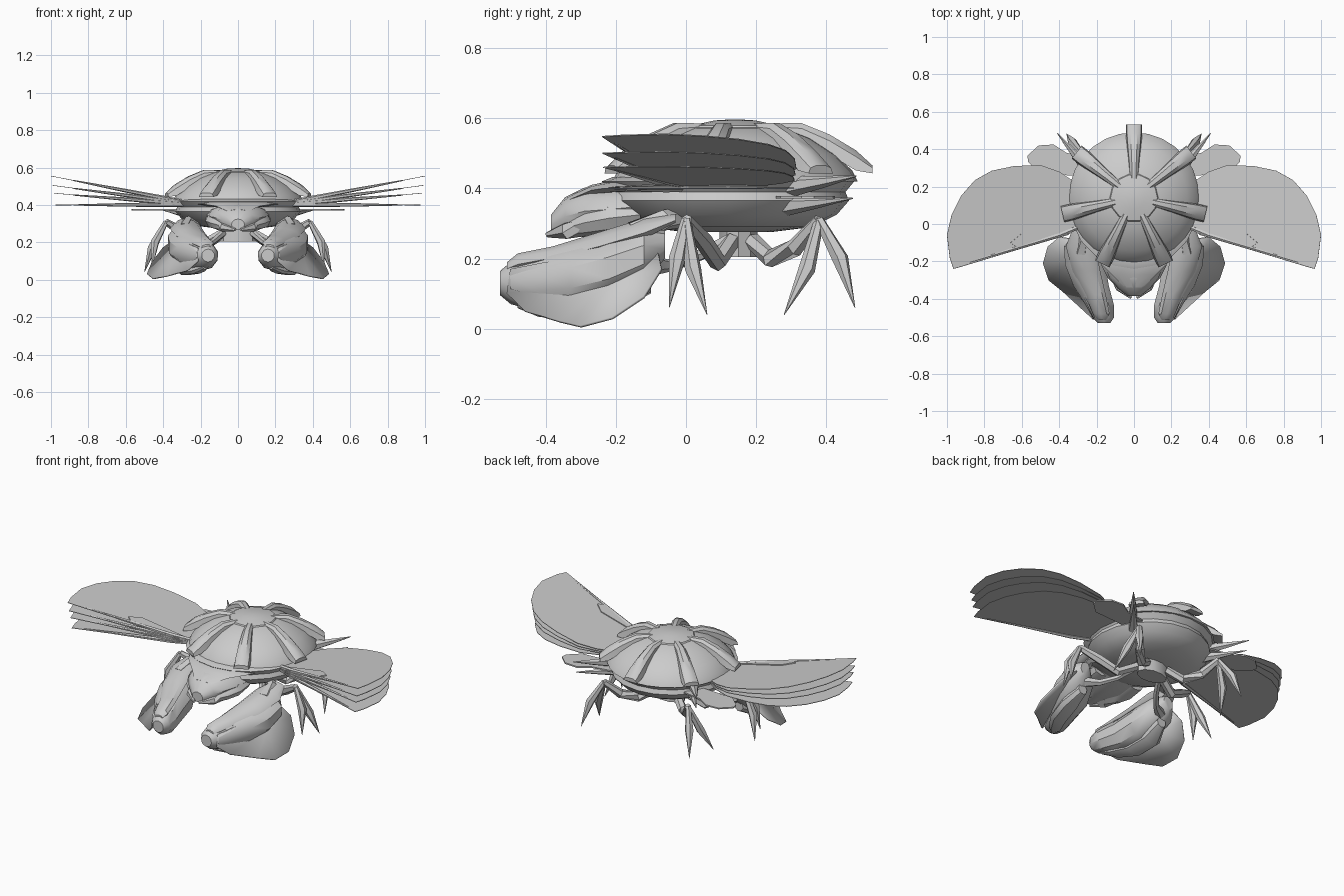
import bpy, bmesh, math
from mathutils import Vector

grey = bpy.data.materials.new("shell_grey")
grey.diffuse_color = (0.6, 0.6, 0.6, 1)


def make(name, verts, faces, mirror=False, solid=0, smooth=35):
    me = bpy.data.meshes.new(name)
    me.from_pydata([tuple(v) for v in verts], [], faces)
    bm = bmesh.new()
    bm.from_mesh(me)
    bmesh.ops.recalc_face_normals(bm, faces=bm.faces)
    bm.to_mesh(me)
    bm.free()
    me.materials.append(grey)
    ob = bpy.data.objects.new(name, me)
    bpy.context.collection.objects.link(ob)
    if solid:
        m = ob.modifiers.new("thickness", 'SOLIDIFY')
        m.thickness, m.offset = solid, 0
    if mirror:
        ob.modifiers.new("mirror", 'MIRROR').use_clip = False
    if smooth:
        bpy.ops.object.select_all(action='DESELECT')
        ob.select_set(True)
        bpy.context.view_layer.objects.active = ob
        bpy.ops.object.shade_smooth_by_angle(angle=math.radians(smooth))
    return ob


def skin(name, rings, **kw):
    """Join rings of equal point count and cap both ends."""
    n = len(rings[0])
    verts = [p for r in rings for p in r]
    faces = [(i * n + j, i * n + (j + 1) % n, (i + 1) * n + (j + 1) % n, (i + 1) * n + j)
             for i in range(len(rings) - 1) for j in range(n)]
    faces += [tuple(range(n)), tuple(range(len(verts) - n, len(verts)))]
    return make(name, verts, faces, **kw)


def loft_y(name, sections, n=10, tilt=0, **kw):
    """Elliptic sections (y, cx, cz, rx, rz) along y."""
    rings = []
    for y, cx, cz, rx, rz in sections:
        ring = []
        for k in range(n):
            a = math.tau * k / n
            u, w = rx * math.cos(a), rz * math.sin(a)
            ring.append((cx + u * math.cos(tilt) - w * math.sin(tilt), y,
                         cz + u * math.sin(tilt) + w * math.cos(tilt)))
        rings.append(ring)
    return skin(name, rings, **kw)


def limb(name, pts, radii, n=6, mirror=True):
    """Tapered tube through points."""
    pts = [Vector(p) for p in pts]
    rings = []
    for i, p in enumerate(pts):
        d = (pts[min(i + 1, len(pts) - 1)] - pts[max(i - 1, 0)]).normalized()
        s = d.cross(Vector((0.3, 0.9, 0.1))).normalized()
        t = d.cross(s)
        rings.append([p + radii[i] * (s * math.cos(math.tau * k / n) + t * math.sin(math.tau * k / n))
                      for k in range(n)])
    return skin(name, rings, mirror=mirror)


def revolve(name, profile, cy, n=28, sx=1, sy=1, smooth=35):
    rings = [[(sx * r * math.cos(math.tau * k / n), cy + sy * r * math.sin(math.tau * k / n), z)
              for k in range(n)] for r, z in profile]
    return skin(name, rings, smooth=smooth)


# Body saucer, domed shell, crown and belly stalk
revolve("body_saucer", [(0.12, 0.275), (0.24, 0.29), (0.31, 0.325), (0.345, 0.365),
                        (0.335, 0.39), (0.36, 0.42), (0.33, 0.432)], 0.12, n=20, sx=0.97)
revolve("shell_dome", [(0.35, 0.42), (0.335, 0.45), (0.285, 0.498), (0.215, 0.543),
                       (0.14, 0.572), (0.05, 0.585)], 0.14)
revolve("shell_crown", [(0.14, 0.56), (0.125, 0.58), (0.06, 0.594), (0.01, 0.597)], 0.14, n=14)
revolve("belly_stalk", [(0.095, 0.3), (0.095, 0.205)], 0.15, n=10, sy=0.6)

# Seven ribs radiating over the shell
rib = [(0.10, 0.575, 0.024, 0.018), (0.19, 0.568, 0.03, 0.03), (0.27, 0.532, 0.038, 0.036),
       (0.345, 0.487, 0.044, 0.036), (0.392, 0.457, 0.044, 0.014)]
for i in range(7):
    a = math.pi / 2 + math.tau * i / 7
    rad, side = Vector((math.cos(a), math.sin(a), 0)), Vector((-math.sin(a), math.cos(a), 0))
    rings = []
    for r, z, w, h in rib:
        c = Vector((0, 0.14, z)) + rad * r
        rings.append([c + side * (w * u) + Vector((0, 0, h * v))
                      for u, v in ((-1, -1), (-0.85, 0.1), (-0.4, 0.6), (0.4, 0.6), (0.85, 0.1), (1, -1))])
    skin("shell_rib_%d" % (i + 1), rings)

# Fan of four thin wings per side with a tapered leading spar each
outline = [(0.28, 0.02), (0.36, -0.06), (0.65, -0.145), (0.965, -0.24), (0.985, -0.18), (1.0, -0.06),
           (0.975, 0.05), (0.925, 0.15), (0.85, 0.235), (0.76, 0.285), (0.64, 0.31), (0.5, 0.315),
           (0.4, 0.28), (0.28, 0.2)]
for i, tip in enumerate((0.40, 0.463, 0.505, 0.555)):
    s = 1 - 0.008 * (3 - i)
    root = 0.402 + 0.004 * i
    slope = (tip - root) / 0.72
    make("wing_%d" % (i + 1), [(x * s, y * s, root + slope * (x - 0.28)) for x, y in outline],
         [tuple(range(len(outline)))], mirror=True, solid=0.003, smooth=0)
    limb("wing_spar_%d" % (i + 1), [(x, y, root + slope * (x - 0.28)) for x, y in
         ((0.28, -0.01), (0.4, -0.06), (0.64, -0.132), (0.88, -0.205))], [0.012, 0.013, 0.009, 0.003])

# Wing root strips, rear fins and rear spikes
strip = [(0.3, -0.02), (0.6, -0.05), (0.66, -0.1), (0.62, -0.13), (0.34, -0.05)]
make("wing_root_strip", [(x, y, 0.418 + 0.2 * (x - 0.3)) for x, y in strip], [tuple(range(5))],
     mirror=True, solid=0.012, smooth=0)
fin = [(0.2, 0.25), (0.5, 0.27), (0.565, 0.33), (0.57, 0.365), (0.51, 0.42), (0.43, 0.425),
       (0.36, 0.38), (0.24, 0.36)]
make("rear_fin", [(x, y, 0.375) for x, y in fin], [tuple(range(len(fin)))],
     mirror=True, solid=0.008, smooth=0)
limb("rear_spike_upper", [(0.26, 0.3, 0.405), (0.34, 0.4, 0.42), (0.41, 0.485, 0.435)], [0.03, 0.016, 0.002])
limb("rear_spike_lower", [(0.24, 0.28, 0.35), (0.325, 0.385, 0.36), (0.4, 0.475, 0.372)], [0.03, 0.014, 0.002])

# Head with brow, cheeks and mandibles
loft_y("head", [(-0.12, 0, 0.35, 0.17, 0.06), (-0.22, 0, 0.34, 0.16, 0.07), (-0.29, 0, 0.335, 0.13, 0.067),
                (-0.345, 0, 0.32, 0.085, 0.055), (-0.385, 0, 0.295, 0.035, 0.03)], n=12)
loft_y("brow", [(-0.1, 0, 0.405, 0.24, 0.02), (-0.2, 0, 0.405, 0.19, 0.02), (-0.27, 0, 0.395, 0.12, 0.015),
                (-0.34, 0, 0.365, 0.05, 0.012)], n=8)
loft_y("cheek", [(-0.13, 0.12, 0.325, 0.055, 0.035), (-0.22, 0.115, 0.315, 0.06, 0.045),
                 (-0.29, 0.085, 0.302, 0.055, 0.04), (-0.35, 0.045, 0.285, 0.03, 0.022)], n=8, mirror=True)
limb("mandible", [(0.1, -0.27, 0.295), (0.075, -0.34, 0.28), (0.015, -0.395, 0.268)], [0.03, 0.025, 0.008])

# Claws: heavy palm, upper shell, lower finger, outer plate and arm
loft_y("claw_palm", [(-0.06, 0.295, 0.24, 0.03, 0.04), (-0.12, 0.285, 0.205, 0.095, 0.085),
                     (-0.22, 0.26, 0.165, 0.115, 0.1), (-0.33, 0.23, 0.14, 0.1, 0.095),
                     (-0.43, 0.185, 0.13, 0.08, 0.08), (-0.50, 0.165, 0.13, 0.06, 0.06),
                     (-0.53, 0.16, 0.13, 0.035, 0.035)], tilt=0.35, mirror=True)
loft_y("claw_upper_shell", [(-0.03, 0.29, 0.315, 0.04, 0.012), (-0.12, 0.285, 0.285, 0.08, 0.03),
                            (-0.25, 0.255, 0.245, 0.075, 0.03), (-0.38, 0.205, 0.21, 0.055, 0.025),
                            (-0.48, 0.175, 0.19, 0.045, 0.025), (-0.51, 0.17, 0.175, 0.025, 0.015)],
       n=8, tilt=-0.15, mirror=True)
loft_y("claw_lower_finger", [(-0.1, 0.28, 0.13, 0.03, 0.03), (-0.2, 0.29, 0.08, 0.06, 0.035),
                             (-0.32, 0.265, 0.055, 0.06, 0.03), (-0.42, 0.21, 0.055, 0.045, 0.022),
                             (-0.48, 0.175, 0.07, 0.015, 0.012)], n=8, tilt=-0.2, mirror=True)
plate = [(0.34, -0.2, 0.14), (0.33, -0.08, 0.22), (0.40, -0.07, 0.17), (0.46, -0.12, 0.09),
         (0.485, -0.21, 0.03), (0.455, -0.30, 0.006), (0.38, -0.36, 0.02), (0.27, -0.46, 0.05),
         (0.215, -0.51, 0.1), (0.215, -0.5, 0.17), (0.26, -0.4, 0.19), (0.32, -0.22, 0.21)]
make("claw_outer_plate", plate, [(0, i, i % 11 + 1) for i in range(1, 12)],
     mirror=True, solid=0.008)
limb("claw_arm", [(0.08, 0.12, 0.25), (0.14, 0.02, 0.2), (0.2, -0.05, 0.18), (0.27, -0.1, 0.18)],
     [0.02, 0.016, 0.018, 0.03])
limb("shoulder", [(0.2, 0.0, 0.32), (0.27, -0.06, 0.31), (0.28, -0.15, 0.27)], [0.03, 0.03, 0.04])

# Walking legs: jointed thigh with a forked foot
legs = {"middle": [(0.08, 0.13, 0.25), (0.19, 0.09, 0.19), (0.29, 0.05, 0.25), (0.385, 0.0, 0.31),
                   (0.445, -0.025, 0.2), (0.46, -0.048, 0.06), (0.46, 0.02, 0.17), (0.5, 0.06, 0.04)],
        "rear": [(0.07, 0.19, 0.25), (0.15, 0.24, 0.2), (0.22, 0.31, 0.23), (0.28, 0.38, 0.31),
                 (0.33, 0.44, 0.2), (0.36, 0.482, 0.06), (0.34, 0.345, 0.17), (0.38, 0.28, 0.04)]}
for name, p in legs.items():
    limb(name + "_leg_thigh", p[:4], [0.025, 0.026, 0.026, 0.018])
    limb(name + "_leg_toe_outer", p[3:6], [0.014, 0.024, 0.001])
    limb(name + "_leg_toe_inner", [p[3], p[6], p[7]], [0.014, 0.024, 0.001])
